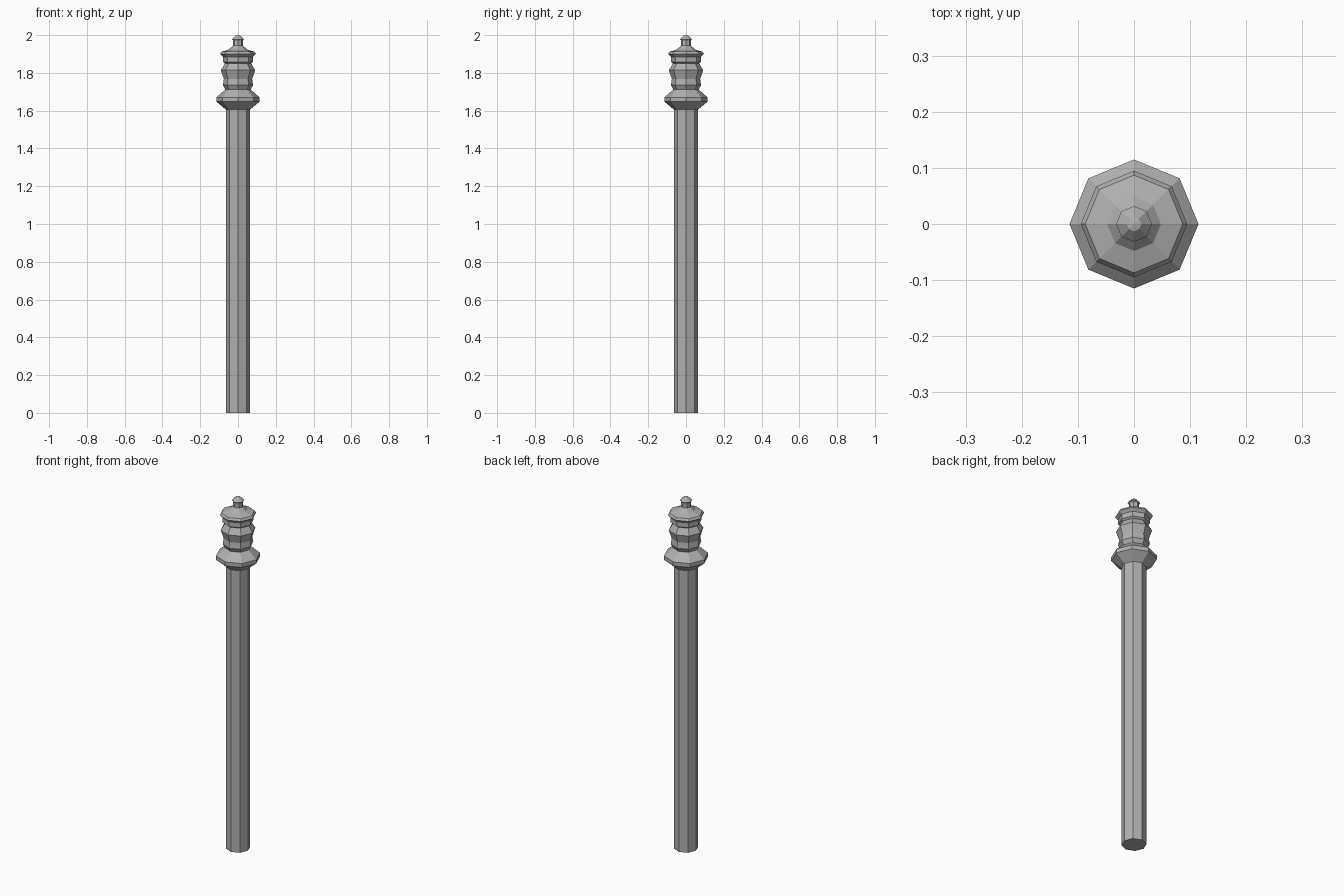
import bpy, bmesh
from math import sin, cos, pi

if "Cube" in bpy.data.objects:
    bpy.data.objects.remove(bpy.data.objects["Cube"])

SIDES = 8

# Dark grey iron
iron = bpy.data.materials.new("dark_grey")
iron.diffuse_color = (0.44, 0.44, 0.44, 1)
iron.use_nodes = True
iron.node_tree.nodes["Principled BSDF"].inputs["Base Color"].default_value = iron.diffuse_color

def lathe(name, profile):
    """Spin (radius, height) points into a closed octagonal solid."""
    bm = bmesh.new()
    rings = [[bm.verts.new((r * cos(2 * pi * i / SIDES), r * sin(2 * pi * i / SIDES), z))
              for i in range(SIDES)] for r, z in profile]
    for a, b in zip(rings, rings[1:]):
        for i in range(SIDES):
            j = (i + 1) % SIDES
            bm.faces.new((a[i], a[j], b[j], b[i]))
    bm.faces.new(rings[0][::-1])
    bm.faces.new(rings[-1])
    bmesh.ops.remove_doubles(bm, verts=bm.verts, dist=0.0001)
    mesh = bpy.data.meshes.new(name)
    bm.to_mesh(mesh)
    bm.free()
    mesh.materials.append(iron)
    obj = bpy.data.objects.new(name, mesh)
    bpy.context.collection.objects.link(obj)
    return obj

# Long plain shaft
lathe("post_shaft", [(0.063, 0), (0.063, 1.605)])

# Wide collar above the shaft
lathe("collar", [(0.063, 1.605), (0.115, 1.648), (0.115, 1.67), (0.067, 1.712)])

# Turned double bulge
lathe("turned_body", [(0.067, 1.712), (0.08, 1.735), (0.075, 1.768),
                      (0.091, 1.815), (0.069, 1.85)])

# Cap with thin brim
lathe("cap", [(0.069, 1.85), (0.08, 1.858), (0.08, 1.885), (0.095, 1.9),
              (0.087, 1.912), (0.048, 1.924), (0.026, 1.945)])

# Small knob on top, closing in a shallow point
lathe("finial", [(0.026, 1.94), (0.026, 1.973), (0.032, 1.978),
                 (0.013, 1.997), (0.00001, 2.0)])
